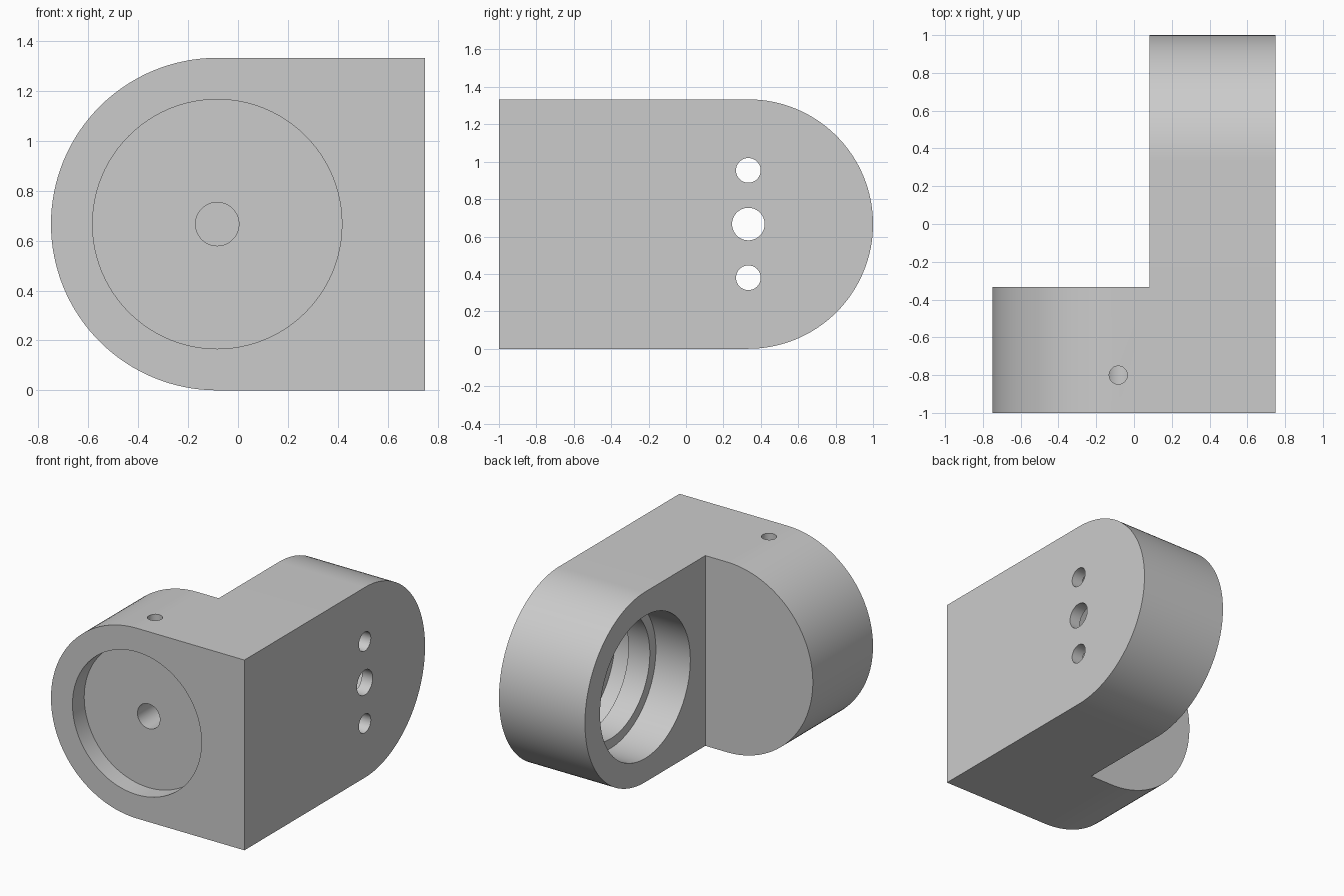
import bpy, bmesh, math
from mathutils import Vector

if "Cube" in bpy.data.objects:
    bpy.data.objects.remove(bpy.data.objects["Cube"], do_unlink=True)

R = 2 / 3                 # radius of both rounded ends, and plate thickness
CX, CY, CZ = R - 0.75, 1 - R, R
INNER = 0.75 - R          # inner face of the side arm

grey = bpy.data.materials.new("plain grey")
grey.use_nodes = True
grey.diffuse_color = (0.6, 0.6, 0.6, 1)
grey.node_tree.nodes["Principled BSDF"].inputs["Base Color"].default_value = (0.6, 0.6, 0.6, 1)


def prism(name, points, depth):
    """Extrude a closed loop of points along a vector."""
    bm = bmesh.new()
    face = bm.faces.new([bm.verts.new(p) for p in points])
    ext = bmesh.ops.extrude_face_region(bm, geom=[face])
    moved = [v for v in ext["geom"] if isinstance(v, bmesh.types.BMVert)]
    bmesh.ops.translate(bm, verts=moved, vec=depth)
    bmesh.ops.recalc_face_normals(bm, faces=bm.faces)
    mesh = bpy.data.meshes.new(name)
    bm.to_mesh(mesh)
    bm.free()
    mesh.materials.append(grey)
    obj = bpy.data.objects.new(name, mesh)
    bpy.context.collection.objects.link(obj)
    return obj


def rod(start, end, radius, count=96):
    """Round cutter between two points."""
    start, axis = Vector(start), Vector(end) - Vector(start)
    turn = axis.to_track_quat("Z", "Y")
    angles = [math.tau * i / count for i in range(count)]
    ring = [start + turn @ Vector((radius * math.cos(a), radius * math.sin(a), 0)) for a in angles]
    return prism("cutter", ring, axis)


def combine(body, other, operation):
    mod = body.modifiers.new(operation, "BOOLEAN")
    mod.operation = operation
    mod.solver = "EXACT"
    mod.object = other
    bpy.context.view_layer.objects.active = body
    bpy.ops.object.modifier_apply(modifier=mod.name)
    bpy.data.objects.remove(other, do_unlink=True)


# Half-round outline shared by both plates: (distance from arc centre, height)
half = [math.pi * (i / 64 - 0.5) for i in range(65)]
arc = [(R * math.cos(a), CZ + R * math.sin(a)) for a in half]

# Front plate, rounded towards -x
front = [(CX - u, -1, z) for u, z in arc] + [(0.75, -1, 2 * R), (0.75, -1, 0)]
bracket = prism("angle_bracket", front, Vector((0, R, 0)))

# Side arm, rounded towards +y
side = [(INNER, CY + u, z) for u, z in arc] + [(INNER, -1, 2 * R), (INNER, -1, 0)]
combine(bracket, prism("side_arm", side, Vector((R, 0, 0))), "UNION")

# Front recess, blind shaft hole and set-screw hole from the top
recess = -0.87
cuts = [
    ((CX, -1.1, CZ), (CX, recess, CZ), 0.5),
    ((CX, recess - 0.05, CZ), (CX, -0.5, CZ), 0.087),
    ((CX, -0.8, 1.5), (CX, -0.8, CZ), 0.048),
]

# Stepped bore in the arm: entry, narrower lip, rear pocket
for near, far, radius in ((-0.1, 0.267, 0.5), (0.2, 0.48, 0.433), (0.433, 0.583, 0.5)):
    cuts.append(((INNER + near, CY, CZ), (INNER + far, CY, CZ), radius))

# Three holes through the thin outer wall
for offset, radius in ((-0.287, 0.066), (0, 0.087), (0.287, 0.066)):
    cuts.append(((0.6, CY, CZ + offset), (0.9, CY, CZ + offset), radius))

for start, end, radius in cuts:
    combine(bracket, rod(start, end, radius), "DIFFERENCE")

# Smooth round walls, crisp edges
bpy.ops.object.select_all(action="DESELECT")
bracket.select_set(True)
bpy.context.view_layer.objects.active = bracket
bpy.ops.object.shade_smooth_by_angle(angle=math.radians(30))
